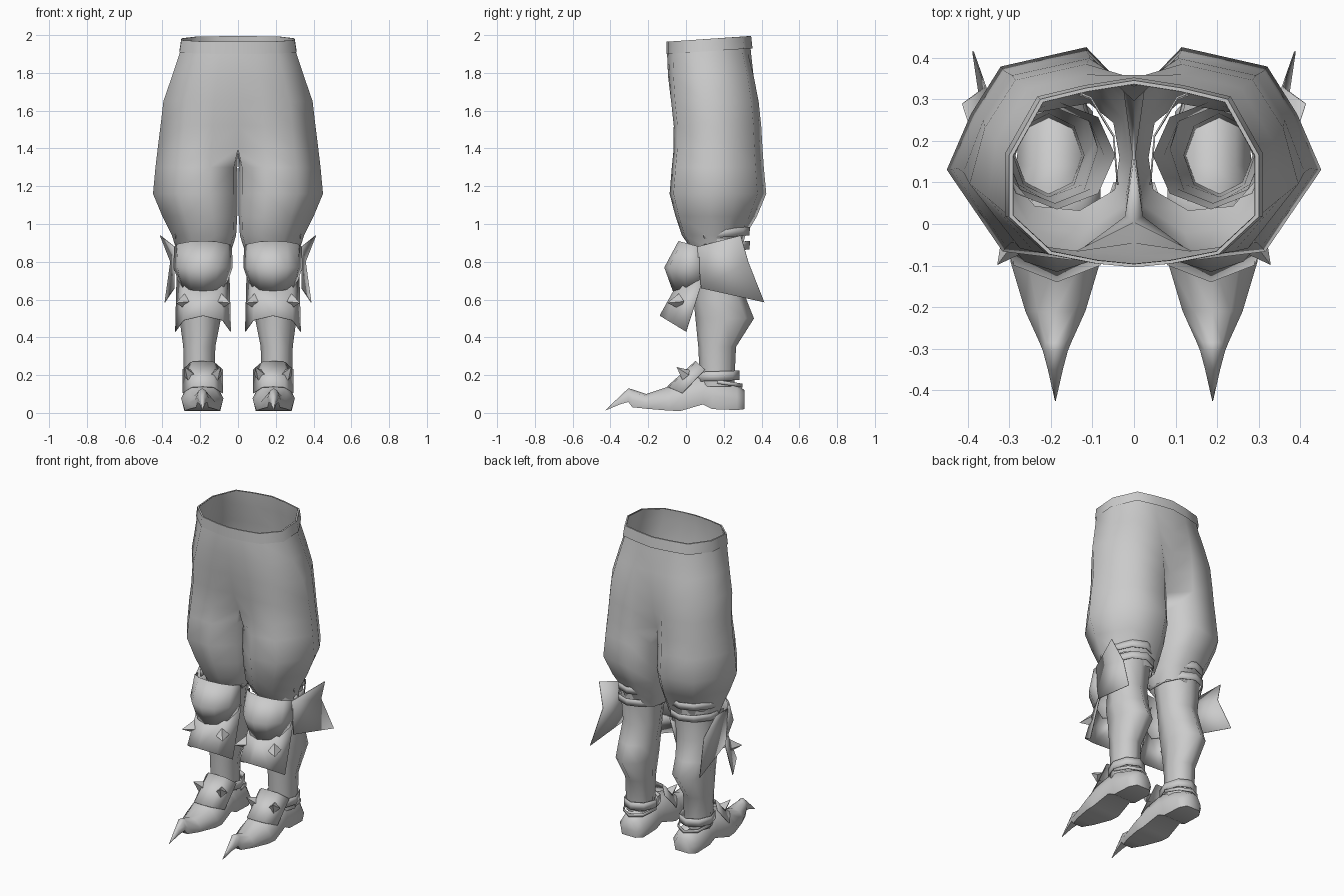
import bpy, bmesh
from math import sin, cos, radians
from mathutils import Vector

if "Cube" in bpy.data.objects:
    bpy.data.objects.remove(bpy.data.objects["Cube"])

grey = bpy.data.materials.new("plain grey")
grey.use_nodes = True
colour = (0.6, 0.6, 0.6, 1)
grey.diffuse_color = colour
grey.node_tree.nodes["Principled BSDF"].inputs["Base Color"].default_value = colour


def finish(name, bm, angle=50, thick=0):
    """Turn a left-side mesh into a mirrored, shaded object."""
    bmesh.ops.remove_doubles(bm, verts=bm.verts, dist=0.0005)
    bmesh.ops.recalc_face_normals(bm, faces=bm.faces)
    me = bpy.data.meshes.new(name)
    bm.to_mesh(me)
    bm.free()
    me.materials.append(grey)
    me.shade_smooth()
    me.set_sharp_from_angle(angle=radians(angle))
    ob = bpy.data.objects.new(name, me)
    bpy.context.collection.objects.link(ob)
    if thick:
        ob.modifiers.new("thickness", "SOLIDIFY").thickness = thick
    ob.modifiers.new("mirror", "MIRROR").merge_threshold = 0.002


def bridge(bm, rows, closed):
    n = len(rows[0])
    for a, b in zip(rows, rows[1:]):
        for i in range(n if closed else n - 1):
            j = (i + 1) % n
            bm.faces.new((a[i], a[j], b[j], b[i]))


def loft(name, rows, closed=True, caps=False, angle=50, thick=0):
    bm = bmesh.new()
    vs = [[bm.verts.new(p) for p in r] for r in rows]
    bridge(bm, vs, closed)
    if caps:
        bm.faces.new(vs[0])
        bm.faces.new(vs[-1])
    finish(name, bm, angle, thick)


def arc(cx, cy, rx, ry, z, a0=0, a1=360, n=10, tilt=0):
    """Points along an ellipse; tilt raises the back and lowers the front."""
    count = n if a1 - a0 == 360 else n + 1
    angles = [radians(a0 + (a1 - a0) * i / n) for i in range(count)]
    return [(cx + rx * cos(a), cy + ry * sin(a), z + tilt * sin(a)) for a in angles]


# Trousers: outlines from the front round the outside to the back, as fractions
WAIST = ((0, 0), (0.3, 0.02), (0.68, 0.07), (1, 0.27), (1, 0.6), (0.75, 0.9), (0.38, 0.96), (0, 1))
THIGH = ((0.04, 0.2), (0.33, 0.01), (0.7, 0.05), (1, 0.43), (0.87, 0.69), (0.71, 0.91),
         (0.25, 1), (0.05, 0.82))


def hip(z, xo, yf, yb, blend=0, dent=0, cleft=0, tilt=0):
    pts = []
    for (u, v), (p, q) in zip(WAIST, THIGH):
        u, v = u + (p - u) * blend, v + (q - v) * blend
        pts.append((xo * u, yf + (yb - yf) * v, z + tilt * (2 * v - 1)))
    pts[0] = (0, yf + dent, pts[0][2])
    pts[-1] = (0, yb - cleft, pts[-1][2])
    return pts


def leg(z, xi, xo, yf, yb):
    return [(xi + (xo - xi) * u, yf + (yb - yf) * v, z)
            for u, v in THIGH + ((0, 0.5),)]


bm = bmesh.new()
hips = [hip(1.98, 0.29, -0.095, 0.335, tilt=0.015),
        hip(1.9, 0.31, -0.1, 0.345, 0.1),
        hip(1.78, 0.35, -0.095, 0.37, 0.4, 0, 0.012),
        hip(1.65, 0.395, -0.085, 0.39, 0.7, 0.01, 0.04),
        hip(1.52, 0.41, -0.07, 0.4, 0.9, 0.025, 0.07),
        hip(1.4, 0.425, -0.07, 0.405, 1, 0.075, 0.11)]
legs = [leg(1.3, 0.004, 0.437, -0.08, 0.412),
        leg(1.16, 0.003, 0.45, -0.092, 0.425),
        leg(1.04, 0.004, 0.4, -0.06, 0.375),
        leg(0.94, 0.01, 0.35, -0.025, 0.315),
        leg(0.86, 0.035, 0.325, 0.03, 0.29)]
hv = [[bm.verts.new(p) for p in r] for r in hips]
lv = [[bm.verts.new(p) for p in r] for r in legs]
bridge(bm, hv, False)
bridge(bm, [hv[-1] + [bm.verts.new((0, 0.16, 1.37))]] + lv, True)
finish("trousers", bm, 75)

# Waistband
loft("waistband", [hip(1.915, 0.31, -0.104, 0.352, tilt=0.015),
                   hip(1.98, 0.3, -0.104, 0.345, tilt=0.015),
                   hip(1.98, 0.291, -0.096, 0.336, tilt=0.015)], False)

# Lower legs
calf = [(0.92, 0.185, 0.14, 0.165, 0.13), (0.72, 0.19, 0.118, 0.165, 0.115),
        (0.6, 0.2, 0.113, 0.18, 0.14), (0.5, 0.2, 0.11, 0.205, 0.155),
        (0.35, 0.205, 0.085, 0.165, 0.1), (0.14, 0.205, 0.08, 0.165, 0.09)]
loft("lower_leg", [arc(cx, cy, rx, ry, z, n=8) for z, cx, rx, cy, ry in calf], angle=60)

# Knee guard
loft("knee_guard", [arc(0.185, 0.07, 0.153, 0.11, 0.88, -180, 0, 6, -0.03),
                    arc(0.185, 0.07, 0.157, 0.185, 0.77, -180, 0, 6),
                    arc(0.185, 0.07, 0.125, 0.14, 0.68, -180, 0, 6, 0.035)],
     False, angle=60, thick=0.004)

# Straps behind the knee
for label, z in (("upper", 0.925), ("lower", 0.85)):
    loft(label + "_knee_strap",
         [arc(0.185, 0.13, 0.15, r, z + dz, -10, 190, 6, 0.015)
          for r, dz in ((0.205, 0), (0.21, 0.045))], False, angle=30, thick=0.004)

# Swept fin on the outside of the knee
bm = bmesh.new()
fin = [bm.verts.new(p) for p in ((0.335, 0.06, 0.88), (0.41, 0.29, 0.94), (0.355, 0.33, 0.8),
                                 (0.385, 0.415, 0.585), (0.335, 0.08, 0.66))]
for i, j, k in ((0, 1, 2), (0, 2, 4), (2, 3, 4)):
    bm.faces.new((fin[i], fin[j], fin[k]))
finish("knee_fin", bm, 30, 0.004)

# Flared shin guard
loft("shin_guard", [arc(0.185, 0.1, 0.14, 0.165, 0.74, -180, 0, 4, 0.09),
                    arc(0.185, 0.0, 0.148, 0.14, 0.43, -180, 0, 4, -0.085)],
     False, angle=50, thick=0.004)


# Foot: arched sections with a flat sole, ending in a hooked claw
def section(y, w, z0, z1):
    shape = ((-0.85, 0), (-1, 0.4), (-0.6, 0.85), (0, 1), (0.6, 0.85), (1, 0.4), (0.85, 0))
    return [(0.189 + w * u, y, z0 + (z1 - z0) * v) for u, v in shape]


foot = [(0.31, 0.055, 0.02, 0.12), (0.27, 0.09, 0.015, 0.15), (0.14, 0.092, 0.02, 0.2),
        (0.09, 0.095, 0.045, 0.21), (-0.03, 0.112, 0.01, 0.18), (-0.09, 0.108, 0.012, 0.14),
        (-0.21, 0.072, 0.022, 0.1), (-0.285, 0.038, 0.03, 0.125), (-0.305, 0.03, 0.058, 0.13),
        (-0.35, 0.018, 0.045, 0.088), (-0.425, 0.001, 0.013, 0.016)]
loft("foot", [section(*s) for s in foot], caps=True, angle=60)


# Instep plate bent over the top of the foot
def bent(side, top):
    return [(0.187 + dx, side[0] + (top[0] - side[0]) * t, side[1] + (top[1] - side[1]) * t)
            for dx, t in ((-0.107, 0), (-0.06, 0.9), (0, 1), (0.06, 0.9), (0.107, 0))]


loft("instep_plate", [bent((0.1, 0.23), (0.05, 0.275)), bent((-0.02, 0.105), (-0.1, 0.14))],
     False, angle=30, thick=0.004)

# Ankle straps
loft("ankle_strap", [arc(0.195, 0.165, 0.1, 0.118, z, n=8, tilt=0.004)
                     for z in (0.17, 0.22)], angle=30, thick=0.004)
loft("heel_strap", [arc(0.193, 0.165, 0.1, 0.135, z, 0, 180, 4, -0.02)
                    for z in (0.155, 0.175)], False, angle=30, thick=0.004)


# Spikes on the shin guard and instep plate
def spike(name, base, direction, radius, length):
    bm = bmesh.new()
    bmesh.ops.create_cone(bm, cap_ends=True, segments=4, radius1=radius, radius2=0, depth=length)
    d = Vector(direction).normalized()
    bmesh.ops.rotate(bm, verts=bm.verts, matrix=d.to_track_quat("Z", "Y").to_matrix())
    bmesh.ops.translate(bm, verts=bm.verts, vec=Vector(base) + d * length / 2)
    finish(name, bm, 20)


for label, s in (("inner", -1), ("outer", 1)):
    spike(label + "_shin_spike", (0.185 + s * 0.096, -0.035, 0.59), (s * 0.6, -0.8, -0.1), 0.042, 0.08)
    spike(label + "_instep_spike", (0.187 + s * 0.07, 0.0, 0.2), (s * 0.35, -0.7, 0.6), 0.034, 0.07)
